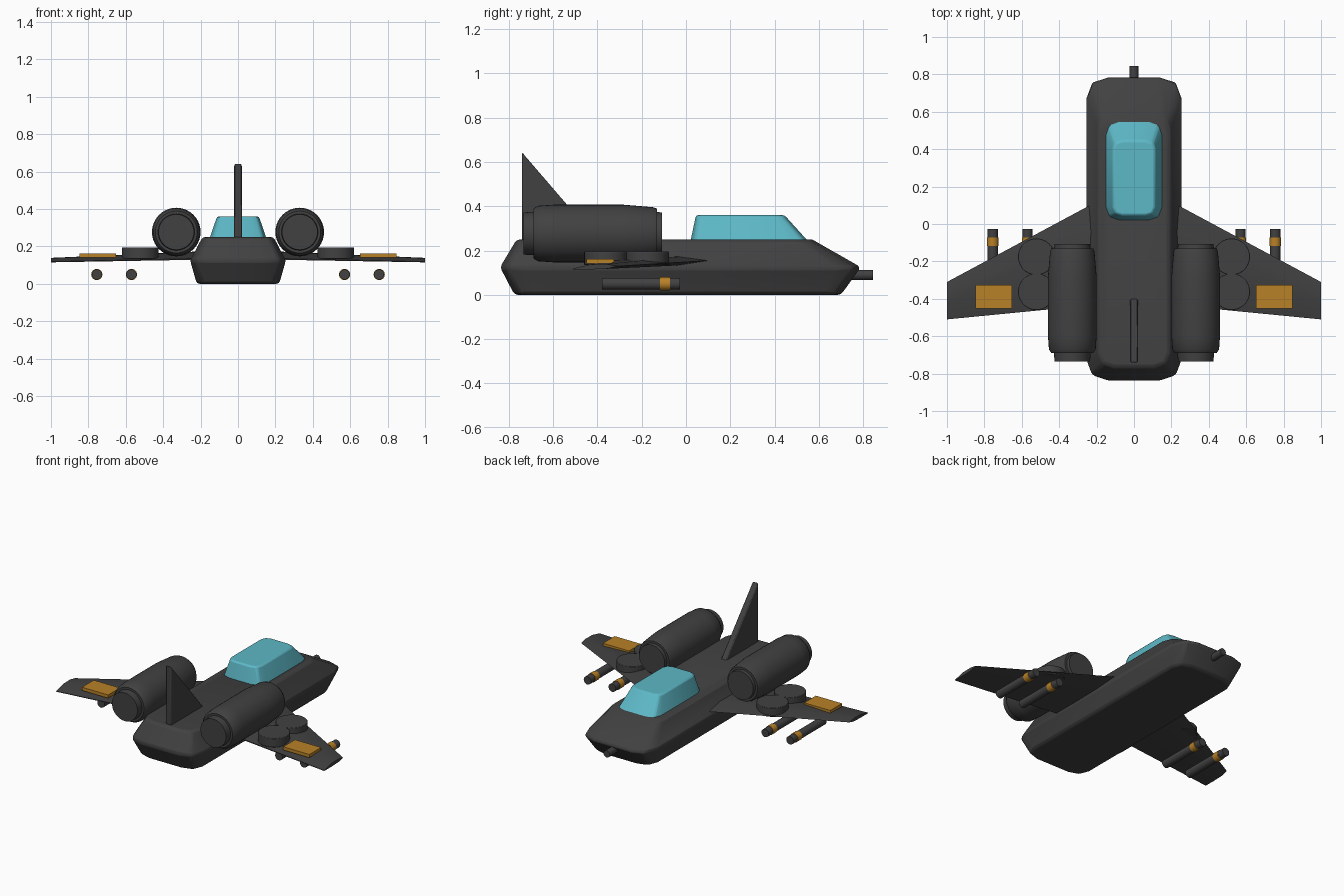
import bpy, bmesh, math
from mathutils import Matrix, Vector

cube = bpy.data.objects.get("Cube")
if cube:
    bpy.data.objects.remove(cube, do_unlink=True)


def material(name, rgb):
    mat = bpy.data.materials.new(name)
    mat.use_nodes = True
    mat.diffuse_color = (*rgb, 1)
    mat.node_tree.nodes["Principled BSDF"].inputs["Base Color"].default_value = (*rgb, 1)
    return mat


HULL = material("charcoal hull", (0.053, 0.053, 0.053))
GLASS = material("cyan glass", (0.11, 0.48, 0.57))
AMBER = material("amber marking", (0.48, 0.22, 0.02))


def finish(name, bm, mat, bevel=0.0, angle=35):
    bmesh.ops.recalc_face_normals(bm, faces=bm.faces[:])
    mesh = bpy.data.meshes.new(name)
    bm.to_mesh(mesh)
    bm.free()
    obj = bpy.data.objects.new(name, mesh)
    bpy.context.collection.objects.link(obj)
    mesh.materials.append(mat)
    bpy.ops.object.select_all(action="DESELECT")
    obj.select_set(True)
    bpy.context.view_layer.objects.active = obj
    bpy.ops.object.shade_smooth_by_angle(angle=math.radians(angle))
    if bevel:
        mod = obj.modifiers.new("soft edges", "BEVEL")
        mod.width = bevel
        mod.segments = 2
        mod.limit_method = "ANGLE"
        mod.angle_limit = math.radians(35)
    return obj


def loft(name, rings, mat, bevel=0.0, angle=35):
    """Skin a list of matching closed rings and cap both ends."""
    bm = bmesh.new()
    loops = [[bm.verts.new(p) for p in ring] for ring in rings]
    n = len(loops[0])
    for a, b in zip(loops, loops[1:]):
        for i in range(n):
            j = (i + 1) % n
            bm.faces.new((a[i], a[j], b[j], b[i]))
    bm.faces.new(loops[0][::-1])
    bm.faces.new(loops[-1])
    return finish(name, bm, mat, bevel, angle)


def deck_ring(half, back, front, z, corner):
    """Rectangle in plan with two-step chamfered corners."""
    quarter = [(half, corner), (half * 0.88, corner * 0.25), (half * 0.55, 0)]
    nose = [(x, front - d) for x, d in quarter]
    tail = [(x, back + d) for x, d in quarter]
    plan = nose + [(-x, y) for x, y in nose[::-1]]
    plan += [(-x, y) for x, y in tail] + tail[::-1]
    return [(x, y, z) for x, y in plan]


def turned(name, x, z, profile, mat, sides=32):
    """Lathe (y, radius) stations about an axis running fore and aft."""
    turns = [2 * math.pi * i / sides for i in range(sides)]
    rings = [[(x + r * math.cos(t), y, z + r * math.sin(t)) for t in turns] for y, r in profile]
    return loft(name, rings, mat)


def box(name, center, size, mat, bevel=0.0):
    bm = bmesh.new()
    bmesh.ops.create_cube(bm, size=1, matrix=Matrix.Translation(center) @ Matrix.Diagonal((*size, 1)))
    return finish(name, bm, mat, bevel)


# Fuselage and cockpit
loft("fuselage", [deck_ring(0.22, -0.775, 0.70, 0, 0.09),
                  deck_ring(0.256, -0.84, 0.79, 0.125, 0.11),
                  deck_ring(0.19, -0.765, 0.57, 0.25, 0.08)], HULL, 0.015)
loft("canopy", [deck_ring(0.152, 0.02, 0.555, 0.24, 0.07),
                deck_ring(0.148, 0.023, 0.54, 0.255, 0.07),
                deck_ring(0.112, 0.045, 0.445, 0.36, 0.045)], GLASS, 0.01)
turned("nose_gun", 0, 0.09, [(0.70, 0.023), (0.845, 0.023)], HULL, 20)

# Tail fin
fin = [(-0.74, 0.23), (-0.74, 0.645), (-0.725, 0.625), (-0.385, 0.23)]
loft("tail_fin", [[(x, y, z) for y, z in fin] for x in (-0.021, 0.021)], HULL, 0.006)


def wing_section(x, front, back, z, thick):
    """Thin blade section: fraction of chord, height share."""
    shape = [(0, 0.1), (0.25, 0.5), (0.6, 0.45), (1, -0.35),
             (1, -0.5), (0.6, -0.5), (0.25, -0.4)]
    return [(x, front + (back - front) * c, z + thick * h) for c, h in shape]


ENGINE = [(-0.735, 0.095), (-0.69, 0.098), (-0.69, 0.112), (-0.67, 0.125), (-0.60, 0.13),
          (-0.28, 0.13), (-0.15, 0.119), (-0.13, 0.112), (-0.13, 0.097), (-0.108, 0.095)]

for side, label in ((1, "left"), (-1, "right")):
    # Wing
    loft(f"{label}_wing", [wing_section(side * 0.18, 0.13, -0.43, 0.152, 0.045),
                           wing_section(side, -0.31, -0.51, 0.127, 0.024)], HULL)

    # Engine nacelle
    turned(f"{label}_engine", side * 0.33, 0.277, ENGINE, HULL, 40)

    # Round wing pods
    for spot, y in (("front", -0.175), ("rear", -0.362)):
        bm = bmesh.new()
        bmesh.ops.create_cone(bm, cap_ends=True, segments=40, radius1=0.098, radius2=0.098,
                              depth=0.06, matrix=Matrix.Translation((side * 0.522, y, 0.165)))
        finish(f"{label}_{spot}_disc", bm, HULL, 0.003)

    # Amber panel on the wing
    box(f"{label}_wing_panel", Vector((side * 0.75, -0.388, 0.152)), (0.195, 0.125, 0.022), AMBER)

    # Missiles with amber bands
    for place, x in (("inner", 0.57), ("outer", 0.755)):
        turned(f"{label}_{place}_missile", side * x, 0.05, [(-0.38, 0.027), (-0.028, 0.027)], HULL, 24)
        turned(f"{label}_{place}_missile_band", side * x, 0.05,
               [(-0.118, 0.03), (-0.073, 0.03)], AMBER, 24)
